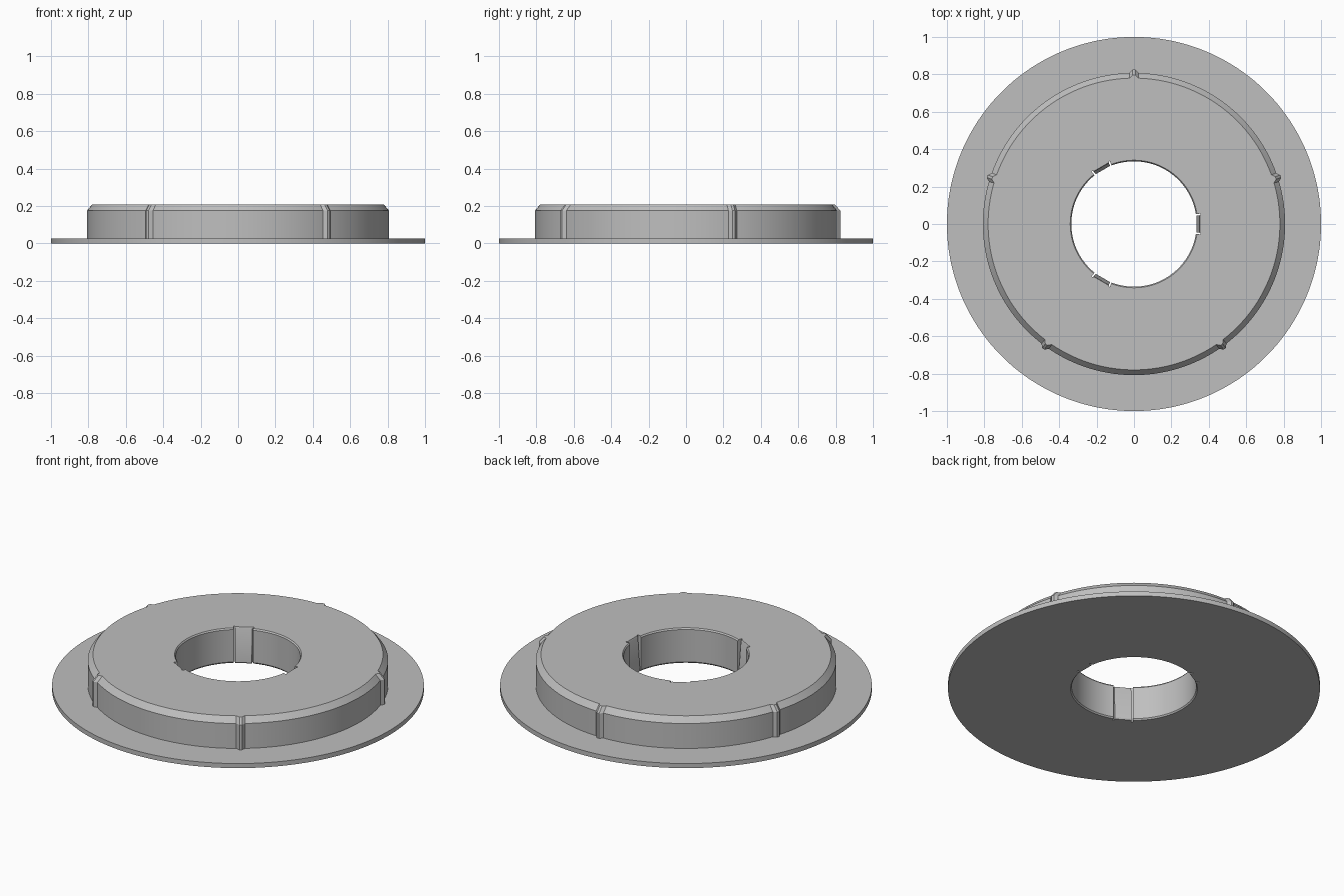
import bpy
import bmesh
import math

if "Cube" in bpy.data.objects:
    bpy.data.objects.remove(bpy.data.objects["Cube"])

FLANGE_R, FLANGE_Z = 1.0, 0.027
HUB_R, HUB_TOP_R, HUB_Z, TOP_Z = 0.808, 0.78, 0.175, 0.208
BORE_R, BORE_EDGE_R, BEVEL = 0.335, 0.341, 0.008
RIBS = [90 + 72 * k for k in range(5)]      # small ridges on the hub wall
TABS = [120 * k for k in range(3)]          # spring tabs in the bore
TAB_IN, SLOT_OUT, SLOT_R = 7.6, 9.0, 0.36
EPS = 0.02


def offset(a, centres):
    """Signed angle from a to the nearest centre, in degrees."""
    return min(((a - c + 180) % 360 - 180 for c in centres), key=abs)


def rib_height(a):
    d = abs(offset(a, RIBS))
    return 0.017 * max(0.0, min(1.0, (1.7 - d) / 1.2))


def bore_radii(a):
    """Bore radii at bottom edge, lower wall, upper wall and top edge."""
    d = abs(offset(a, TABS))
    if d < TAB_IN:                          # leaning flat tab
        c = math.cos(math.radians(d))
        return [r / c for r in (0.337, 0.333, 0.348, 0.352)]
    if d < SLOT_OUT:                        # through slot beside the tab
        return [SLOT_R] * 4
    return [BORE_EDGE_R, BORE_R, BORE_R, BORE_EDGE_R]


# Angles: even steps plus the exact corners of ribs and slots
special = [c + s * d for c in RIBS for s in (-1, 1) for d in (0.5, 1.7)]
special += [c + s * d + e for c in TABS for s in (-1, 1)
            for d in (TAB_IN, SLOT_OUT) for e in (-EPS, EPS)]
special = [a % 360 for a in special]
angles = sorted(special + [a for a in (i * 2.0 for i in range(180))
                           if abs(offset(a, special)) > 0.3])

# Adapter ring: closed section swept around the axis
bm = bmesh.new()
rings = []
for a in angles:
    b, h = bore_radii(a), rib_height(a)
    section = [(b[0], 0), (FLANGE_R, 0), (FLANGE_R, FLANGE_Z),
               (HUB_R + h, FLANGE_Z), (HUB_R + h, HUB_Z), (HUB_TOP_R + h, TOP_Z),
               (b[3], TOP_Z), (b[2], TOP_Z - BEVEL), (b[1], BEVEL)]
    t = math.radians(a)
    rings.append([bm.verts.new((r * math.cos(t), r * math.sin(t), z)) for r, z in section])
for i, p in enumerate(rings):
    q = rings[(i + 1) % len(rings)]
    for j in range(len(p)):
        k = (j + 1) % len(p)
        bm.faces.new((p[j], q[j], q[k], p[k]))
bmesh.ops.recalc_face_normals(bm, faces=bm.faces)
mesh = bpy.data.meshes.new("adapter_ring")
bm.to_mesh(mesh)
bm.free()

grey = bpy.data.materials.new("plain grey")
grey.diffuse_color = (0.52, 0.52, 0.52, 1)
grey.use_nodes = True
grey.node_tree.nodes["Principled BSDF"].inputs["Base Color"].default_value = grey.diffuse_color
mesh.materials.append(grey)
ring = bpy.data.objects.new("adapter_ring", mesh)
bpy.context.collection.objects.link(ring)
bpy.context.view_layer.objects.active = ring
ring.select_set(True)
bpy.ops.object.shade_smooth_by_angle(angle=math.radians(25))
